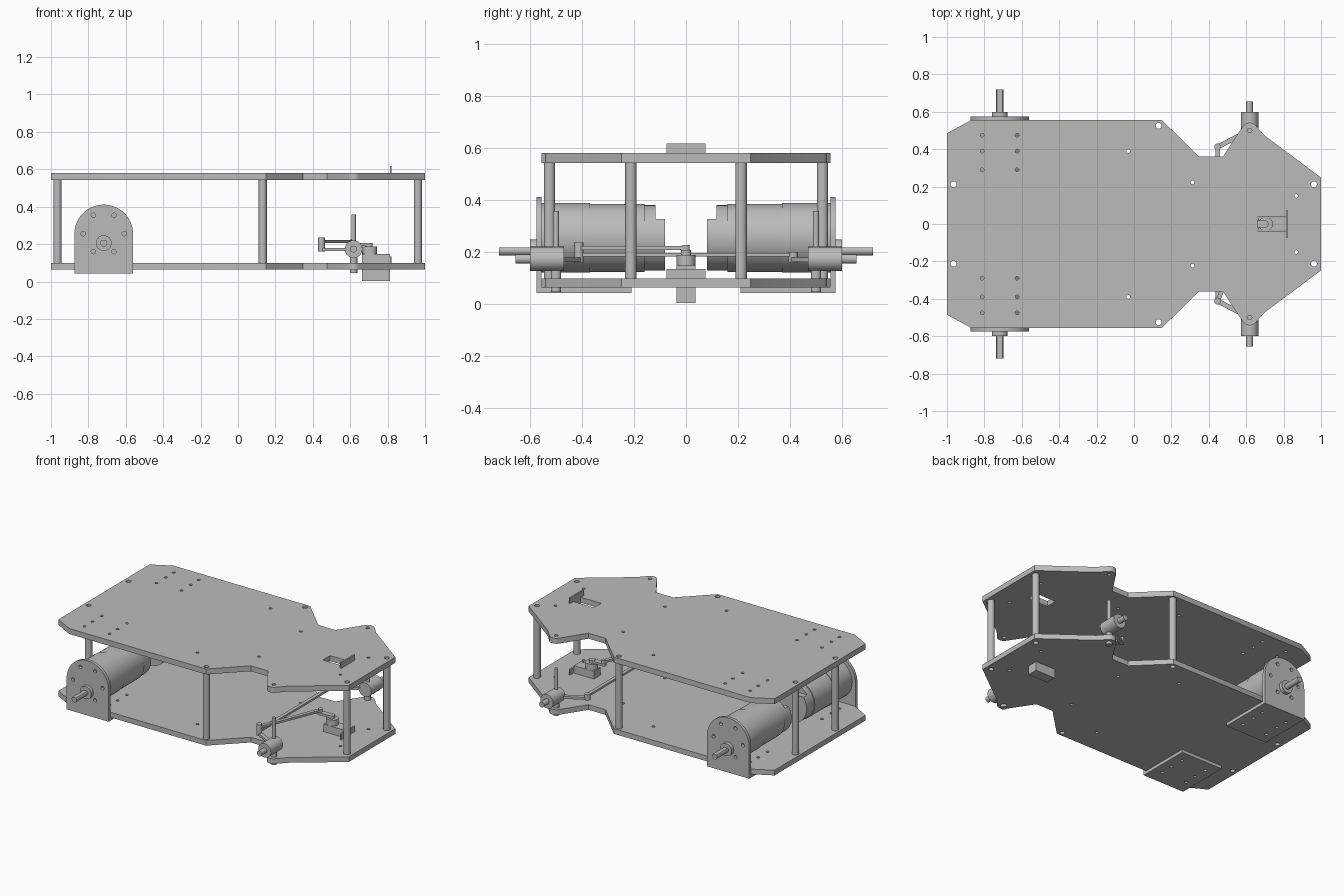
import bpy
import bmesh
from math import cos, sin, radians, atan2, pi
from mathutils import Vector, Matrix

cube = bpy.data.objects.get("Cube")
if cube:
    bpy.data.objects.remove(cube, do_unlink=True)

GREY = (0.5, 0.5, 0.5, 1)
grey = bpy.data.materials.new("plain_grey")
grey.use_nodes = True
grey.diffuse_color = GREY
grey.node_tree.nodes["Principled BSDF"].inputs["Base Color"].default_value = GREY


def finish(name, bm, smooth=True):
    bmesh.ops.recalc_face_normals(bm, faces=bm.faces)
    mesh = bpy.data.meshes.new(name)
    bm.to_mesh(mesh)
    bm.free()
    mesh.materials.append(grey)
    ob = bpy.data.objects.new(name, mesh)
    bpy.context.collection.objects.link(ob)
    if smooth:
        bpy.ops.object.select_all(action="DESELECT")
        ob.select_set(True)
        bpy.context.view_layer.objects.active = ob
        bpy.ops.object.shade_smooth_by_angle(angle=radians(30))
    return ob


def add_rod(bm, a, b, r, sides=32):
    a, b = Vector(a), Vector(b)
    turn = (b - a).to_track_quat("Z", "Y").to_matrix().to_4x4()
    bmesh.ops.create_cone(bm, cap_ends=True, segments=sides, radius1=r, radius2=r,
                          depth=(b - a).length,
                          matrix=Matrix.Translation((a + b) / 2) @ turn)


def add_box(bm, lo, hi):
    lo, hi = Vector(lo), Vector(hi)
    bmesh.ops.create_cube(bm, size=1, matrix=Matrix.Translation((lo + hi) / 2)
                          @ Matrix.Diagonal((*(hi - lo), 1)))


def rod(name, a, b, r, sides=32):
    bm = bmesh.new()
    add_rod(bm, a, b, r, sides)
    return finish(name, bm)


def box(name, lo, hi):
    bm = bmesh.new()
    add_box(bm, lo, hi)
    return finish(name, bm, False)


def prism(name, points, offset):
    bm = bmesh.new()
    face = bm.faces.new([bm.verts.new(p) for p in points])
    ext = bmesh.ops.extrude_face_region(bm, geom=[face])
    moved = [v for v in ext["geom"] if isinstance(v, bmesh.types.BMVert)]
    bmesh.ops.translate(bm, verts=moved, vec=offset)
    return finish(name, bm)


def link(name, a, b, z0, z1, r):
    """Flat bar with rounded ends between two points in plan."""
    ang = atan2(b[1] - a[1], b[0] - a[0])
    pts = []
    for c, start in ((b, ang - pi / 2), (a, ang + pi / 2)):
        for i in range(9):
            t = start + pi * i / 8
            pts.append((c[0] + r * cos(t), c[1] + r * sin(t), z0))
    return prism(name, pts, (0, 0, z1 - z0))


def cut(ob, bm):
    """Subtract the cutter solids from an object."""
    cutter = finish("cutter", bm, False)
    cutter.hide_render = True
    mod = ob.modifiers.new("cut", "BOOLEAN")
    mod.operation, mod.solver, mod.object = "DIFFERENCE", "EXACT", cutter
    bpy.ops.object.select_all(action="DESELECT")
    ob.select_set(True)
    bpy.context.view_layer.objects.active = ob
    bpy.ops.object.modifier_apply(modifier=mod.name)
    bpy.data.objects.remove(cutter, do_unlink=True)


POSTS = [(-0.965, 0.212), (0.132, 0.525), (0.962, 0.212)]
SMALL_HOLES = [(-0.03, 0.39), (0.313, 0.222), (0.868, 0.15)]
BASE_HOLES = [(x, y) for x in (-0.812, -0.625) for y in (0.29, 0.39, 0.475)]
MOTOR_X, MOTOR_Z, SHAFT_Z = -0.718, 0.254, 0.205
KING_X, KING_Y = 0.618, 0.5

# Chassis plates with mounting holes and a servo slot
half = [(-1, 0.485), (-0.87, 0.555), (0.15, 0.555), (0.348, 0.36), (0.475, 0.36)]
half += [(KING_X + 0.042 * cos(radians(t)), KING_Y + 0.042 * sin(radians(t)))
         for t in range(145, 45, -12)]
half += [(0.7, 0.472), (1, 0.248)]
outline = half + [(x, -y) for x, y in reversed(half)]
for name, z0, z1 in (("lower_plate", 0.063, 0.098), ("upper_plate", 0.543, 0.58)):
    plate = prism(name, [(x, y, z0) for x, y in outline], (0, 0, z1 - z0))
    cutter = bmesh.new()
    for s in (-1, 1):
        for spots, r in ((POSTS, 0.016), (SMALL_HOLES, 0.01), (BASE_HOLES, 0.01),
                         ([(KING_X, KING_Y)], 0.012)):
            for x, y in spots:
                add_rod(cutter, (x, s * y, z0 - 0.1), (x, s * y, z1 + 0.1), r, 16)
    add_box(cutter, (0.66, -0.038, z0 - 0.1), (0.812, 0.038, z1 + 0.1))
    cut(plate, cutter)
    # Upright tab behind each servo slot
    box(name + "_tab", (0.812, -0.075, z1 - 0.005), (0.822, 0.075, z1 + 0.037))

for s, side in ((-1, "right"), (1, "left")):
    # Hollow spacer posts
    for (x, y), place in zip(POSTS, ("rear", "middle", "front")):
        post = rod(f"{place}_post_{side}", (x, s * y, 0.098), (x, s * y, 0.543), 0.022)
        cutter = bmesh.new()
        add_rod(cutter, (x, s * y, 0), (x, s * y, 0.7), 0.016, 16)
        cut(post, cutter)

    # Motor bracket: arched upright and flat base
    arch = [(MOTOR_X - 0.157, s * 0.555, 0.042), (MOTOR_X + 0.157, s * 0.555, 0.042)]
    arch += [(MOTOR_X + 0.157 * cos(pi * i / 32), s * 0.555, 0.254 + 0.157 * sin(pi * i / 32))
             for i in range(33)]
    upright = prism("bracket_upright_" + side, arch, (0, s * 0.021, 0))
    cutter = bmesh.new()
    for dx, z in ((0.055, 0.355), (0.11, 0.256), (0.055, 0.16)):
        for m in (-1, 1):
            add_rod(cutter, (MOTOR_X + m * dx, s * 0.5, z),
                    (MOTOR_X + m * dx, s * 0.7, z), 0.012, 16)
    cut(upright, cutter)
    ys = sorted((s * 0.21, s * 0.555))
    base = box("bracket_base_" + side, (MOTOR_X - 0.157, ys[0], 0.042),
               (MOTOR_X + 0.157, ys[1], 0.063))
    cutter = bmesh.new()
    for x, y in BASE_HOLES:
        add_rod(cutter, (x, s * y, 0), (x, s * y, 0.2), 0.01, 16)
    cut(base, cutter)

    # Motor: gearbox, can, shoulder and flat-topped end cap
    for part, y0, y1, r in (("gearbox", 0.555, 0.37, 0.134), ("motor_can", 0.37, 0.16, 0.131),
                            ("motor_shoulder", 0.16, 0.118, 0.126),
                            ("motor_end_cap", 0.118, 0.08, 0.126)):
        body = rod(f"{part}_{side}", (MOTOR_X, s * y0, MOTOR_Z), (MOTOR_X, s * y1, MOTOR_Z), r, 48)
    cutter = bmesh.new()
    add_box(cutter, (MOTOR_X - 0.2, -0.3, 0.327), (MOTOR_X + 0.2, 0.3, 0.5))
    cut(body, cutter)

    # Drive shaft with a flat, and its boss
    rod("shaft_boss_" + side, (MOTOR_X, s * 0.57, SHAFT_Z), (MOTOR_X, s * 0.6, SHAFT_Z), 0.042)
    shaft = rod("drive_shaft_" + side, (MOTOR_X, s * 0.595, SHAFT_Z),
                (MOTOR_X, s * 0.72, SHAFT_Z), 0.019)
    cutter = bmesh.new()
    add_box(cutter, (MOTOR_X - 0.1, -1, SHAFT_Z + 0.013), (MOTOR_X + 0.1, 1, SHAFT_Z + 0.1))
    cut(shaft, cutter)

    # Steering knuckle: kingpin, collar, hub, axle and arm
    king = (KING_X, s * KING_Y)
    rod("kingpin_" + side, (*king, 0.05), (*king, 0.358), 0.012, 20)
    rod("kingpin_collar_" + side, (*king, 0.046), (*king, 0.128), 0.02, 20)
    rod("wheel_hub_" + side, (KING_X, s * 0.47, 0.173), (KING_X, s * 0.6, 0.173), 0.047)
    rod("wheel_axle_" + side, (KING_X, s * 0.59, 0.173), (KING_X, s * 0.656, 0.173), 0.018)
    joint = (0.447, s * 0.412)
    link("steering_arm_" + side, king, joint, 0.162, 0.178, 0.013)
    rod("arm_joint_" + side, (*joint, 0.16), (*joint, 0.2 if s > 0 else 0.236), 0.018, 20)

# Tie rod between the arms and drag link to the servo
link("tie_rod", (0.447, -0.412), (0.447, 0.412), 0.183, 0.196, 0.012)
link("drag_link", (0.447, -0.412), (0.615, 0), 0.207, 0.222, 0.012)

# Steering servo, its raised head and horn
box("servo_body", (0.662, -0.036, 0.003), (0.812, 0.036, 0.148))
link("servo_head", (0.7, 0), (0.708, 0), 0.148, 0.188, 0.036)
rod("servo_spline", (0.7, 0, 0.18), (0.7, 0, 0.207), 0.02, 20)
link("servo_horn", (0.7, 0), (0.615, 0), 0.19, 0.205, 0.018)
rod("horn_pin", (0.615, 0, 0.186), (0.615, 0, 0.226), 0.014, 20)
